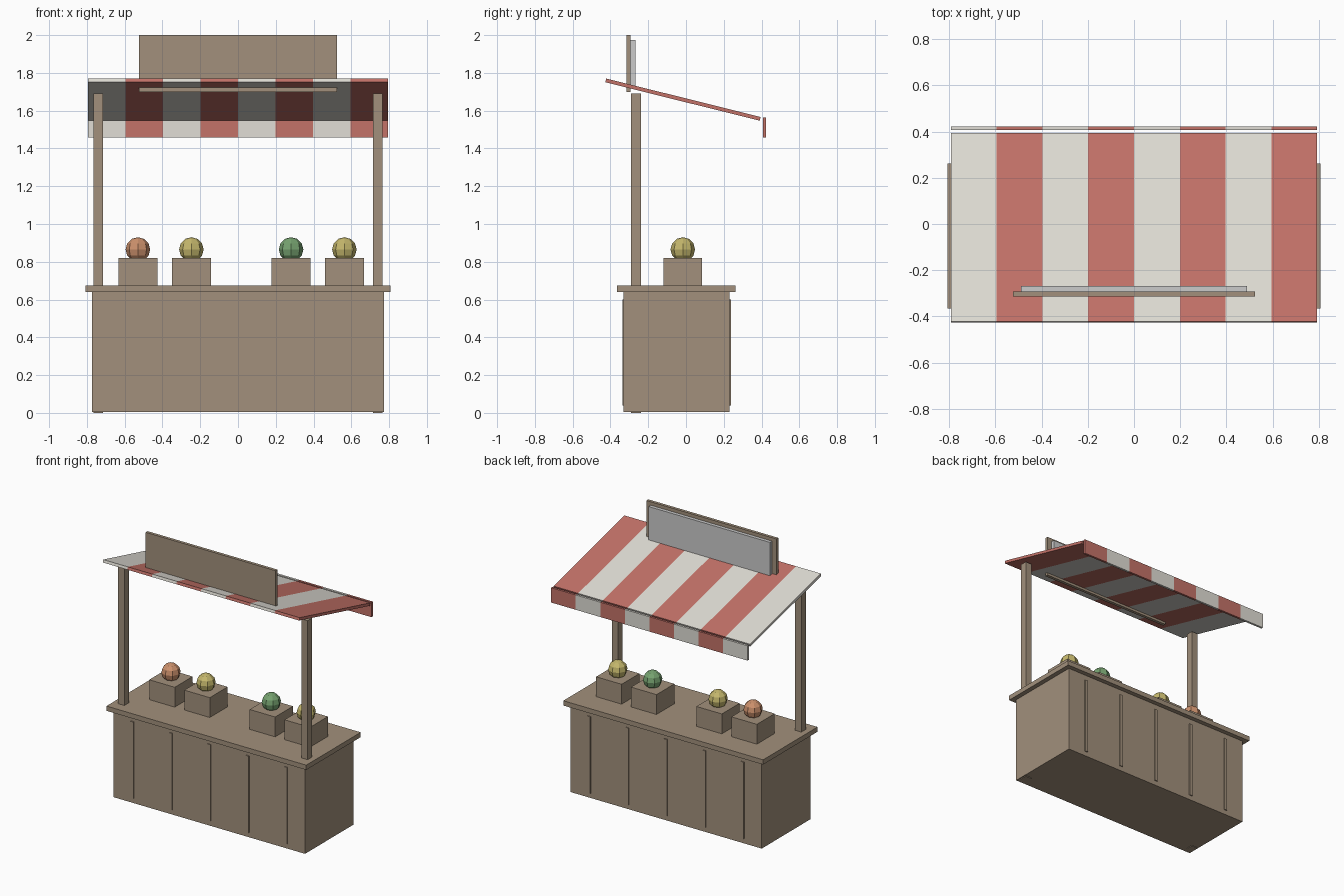
import bpy, bmesh, math
from mathutils import Matrix, Vector

if "Cube" in bpy.data.objects:
    bpy.data.objects.remove(bpy.data.objects["Cube"])


def material(name, rgb):
    m = bpy.data.materials.new(name)
    m.diffuse_color = (*rgb, 1)
    m.use_nodes = True
    m.node_tree.nodes["Principled BSDF"].inputs["Base Color"].default_value = m.diffuse_color
    return m


WOOD = material("wood", (0.36, 0.28, 0.20))
RED = material("red_cloth", (0.55, 0.17, 0.14))
WHITE = material("white_cloth", (0.75, 0.73, 0.67))
ORANGE = material("orange_fruit", (0.60, 0.28, 0.15))
YELLOW = material("yellow_fruit", (0.55, 0.47, 0.15))
GREEN = material("green_fruit", (0.18, 0.36, 0.16))


def finish(name, bm, mat):
    me = bpy.data.meshes.new(name)
    bm.to_mesh(me)
    bm.free()
    if mat:
        me.materials.append(mat)
    ob = bpy.data.objects.new(name, me)
    bpy.context.collection.objects.link(ob)
    return ob


def box(name, lo, hi, mat, tilt=0):
    """Box between two corners, optionally tilted about x through its centre."""
    lo, hi = Vector(lo), Vector(hi)
    bm = bmesh.new()
    bmesh.ops.create_cube(bm, size=1, matrix=Matrix.Diagonal((*(hi - lo), 1)))
    ob = finish(name, bm, mat)
    ob.location = (lo + hi) / 2
    ob.rotation_euler.x = tilt
    return ob


# Counter body and overhanging top
box("counter_body", (-0.773, -0.33, 0.005), (0.773, 0.23, 0.64), WOOD)
box("counter_top", (-0.807, -0.365, 0.64), (0.807, 0.263, 0.675), WOOD)

# Vertical battens on front and back
for i in range(5):
    x = (i - 2) * 0.31
    for side, y in (("front", -0.33), ("back", 0.23)):
        box(f"{side}_batten_{i + 1}", (x - 0.012, y - 0.007, 0.04),
            (x + 0.012, y + 0.007, 0.6), WOOD)

# Posts run from the ground up to the canopy
for side, x in (("left", -0.74), ("right", 0.74)):
    box(f"{side}_post", (x - 0.025, -0.29, 0), (x + 0.025, -0.238, 1.69), WOOD)

# Striped canopy with hanging valance along the back edge
W = 1.586 / 8
LENGTH = 0.842
for i in range(8):
    x0 = -0.793 + i * W
    mat = RED if i % 2 else WHITE
    box(f"canopy_stripe_{i + 1}", (x0, -0.016 - LENGTH / 2, 1.6485),
        (x0 + W, -0.016 + LENGTH / 2, 1.6685), mat, math.radians(-14))
    box(f"valance_stripe_{i + 1}", (x0, 0.407, 1.457), (x0 + W, 0.423, 1.565), mat)

# Sign board with grey panel behind it
box("sign_board", (-0.525, -0.315, 1.7), (0.525, -0.293, 2.0), WOOD)
box("sign_panel", (-0.49, -0.293, 1.725), (0.49, -0.268, 1.975), None)

# Crates, each holding one faceted fruit
for i, (x, mat) in enumerate(((-0.53, ORANGE), (-0.247, YELLOW),
                              (0.281, GREEN), (0.563, YELLOW))):
    y = -0.017
    box(f"crate_{i + 1}", (x - 0.103, y - 0.103, 0.675), (x + 0.103, y + 0.103, 0.82), WOOD)
    bm = bmesh.new()
    bmesh.ops.create_uvsphere(bm, u_segments=8, v_segments=6, radius=0.065)
    finish(f"fruit_{i + 1}", bm, mat).location = (x, y, 0.865)
